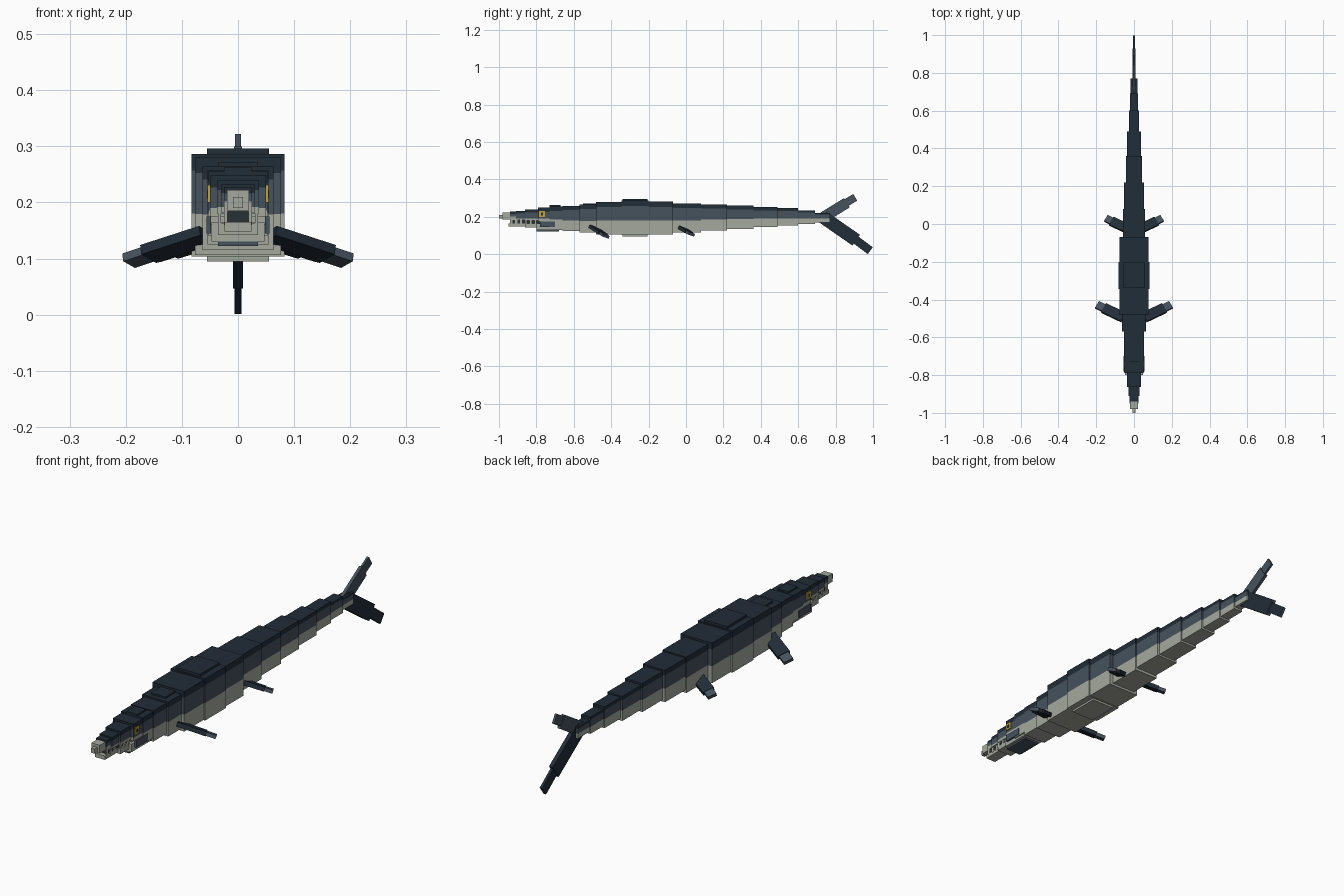
import bpy
import bmesh
from mathutils import Vector, Matrix

cube = bpy.data.objects.get("Cube")
if cube:
    bpy.data.objects.remove(cube, do_unlink=True)


def material(name, rgb):
    linear = [((c / 255 + 0.055) / 1.055) ** 2.4 for c in rgb] + [1.0]
    mat = bpy.data.materials.new(name)
    mat.use_nodes = True
    mat.diffuse_color = linear
    mat.node_tree.nodes["Principled BSDF"].inputs["Base Color"].default_value = linear
    return mat


back_navy = material("back navy", (33, 45, 56))
side_grey = material("side grey", (70, 82, 93))
belly_pale = material("belly pale", (165, 169, 158))
eye_yellow = material("eye yellow", (196, 164, 62))
mouth_dark = material("mouth dark", (42, 48, 54))


def finish(name, bm, mats):
    mesh = bpy.data.meshes.new(name)
    bmesh.ops.recalc_face_normals(bm, faces=bm.faces[:])
    bm.to_mesh(mesh)
    bm.free()
    for mat in mats:
        mesh.materials.append(mat)
    obj = bpy.data.objects.new(name, mesh)
    bpy.context.collection.objects.link(obj)


def cube_mesh(centre, size, turn=Matrix.Identity(3)):
    bm = bmesh.new()
    matrix = Matrix.Translation(centre) @ (turn @ Matrix.Diagonal(size)).to_4x4()
    bmesh.ops.create_cube(bm, size=1, matrix=matrix)
    return bm


def block(name, x, y, z, mat):
    """Plain box from (low, high) ranges on each axis."""
    size = Vector((x[1] - x[0], y[1] - y[0], z[1] - z[0]))
    centre = Vector((sum(x), sum(y), sum(z))) / 2
    finish(name, cube_mesh(centre, size), [mat])


def pair(name, x, y, z, mat):
    """The same box on both flanks."""
    block("left_" + name, x, y, z, mat)
    block("right_" + name, (-x[1], -x[0]), y, z, mat)


def banded(name, half, y, z, low=0.42, high=0.84):
    """Box cut at two heights: pale belly, grey side, navy back."""
    size = Vector((2 * half, y[1] - y[0], z[1] - z[0]))
    bm = cube_mesh(Vector((0, sum(y) / 2, sum(z) / 2)), size)
    cuts = [z[0] + size.z * f for f in (low, high)]
    for cut in cuts:
        geom = bm.verts[:] + bm.edges[:] + bm.faces[:]
        bmesh.ops.bisect_plane(bm, geom=geom, plane_co=(0, 0, cut), plane_no=(0, 0, 1))
    for face in bm.faces:
        height = face.calc_center_median().z
        face.material_index = sum(height > cut for cut in cuts)
    finish(name, bm, [belly_pale, side_grey, back_navy])


def slab(name, start, end, chord, width, thick, mats):
    """Flat box running from start to end; the last material is the tip face."""
    start, end = Vector(start), Vector(end)
    along = (end - start).normalized()
    chord = Vector(chord)
    chord = (chord - along * chord.dot(along)).normalized()
    turn = Matrix((along, chord, along.cross(chord))).transposed()
    size = Vector(((end - start).length, width, thick))
    bm = cube_mesh((start + end) / 2, size, turn)
    bm.normal_update()
    for face in bm.faces:
        if face.normal.dot(along) > 0.9:
            face.material_index = len(mats) - 1
    finish(name, bm, mats)


# Trunk and tail, front to back: rear edge, half width, bottom, top
front = -0.66
trunk = [
    (-0.57, 0.054, 0.125, 0.258),
    (-0.48, 0.063, 0.115, 0.265),
    (-0.345, 0.077, 0.106, 0.28),
    (-0.2, 0.083, 0.104, 0.286),
    (-0.07, 0.076, 0.106, 0.281),
    (0.08, 0.058, 0.116, 0.272),
    (0.22, 0.053, 0.128, 0.267),
    (0.36, 0.042, 0.136, 0.26),
    (0.49, 0.036, 0.145, 0.252),
    (0.6, 0.027, 0.153, 0.246),
    (0.69, 0.022, 0.161, 0.234),
    (0.77, 0.018, 0.17, 0.22),
]
for number, (rear, half, bottom, top) in enumerate(trunk):
    banded(f"body_segment_{number + 1}", half, (front, rear), (bottom, top))
    front = rear

# Raised plates along back and belly
block("back_plate", (-0.055, 0.055), (-0.34, -0.205), (0.28, 0.296), back_navy)
block("belly_plate", (-0.055, 0.055), (-0.34, -0.205), (0.095, 0.11), belly_pale)
block("shoulder_plate", (-0.035, 0.035), (-0.55, -0.48), (0.26, 0.272), back_navy)

# Skull steps down toward the snout
banded("rear_skull", 0.053, (-0.73, -0.66), (0.14, 0.255), 0.4, 0.8)
banded("brow_skull", 0.05, (-0.79, -0.73), (0.175, 0.249), 0.2, 0.7)
banded("middle_skull", 0.037, (-0.86, -0.79), (0.18, 0.24), 0.2, 0.7)
banded("upper_jaw", 0.03, (-0.91, -0.86), (0.182, 0.232), 0.2, 0.7)
banded("front_jaw", 0.025, (-0.94, -0.91), (0.184, 0.227), 0.4, 0.75)
block("snout", (-0.02, 0.02), (-0.98, -0.94), (0.186, 0.222), belly_pale)
block("nose_tip", (-0.009, 0.009), (-1.0, -0.98), (0.19, 0.21), belly_pale)
block("crown_plate", (-0.025, 0.025), (-0.73, -0.67), (0.25, 0.262), back_navy)

# Lower jaw and mouth
block("mouth_lining", (-0.02, 0.02), (-0.93, -0.7), (0.155, 0.19), mouth_dark)
block("lower_jaw_front", (-0.024, 0.024), (-0.95, -0.86), (0.148, 0.165), belly_pale)
block("lower_jaw_middle", (-0.036, 0.036), (-0.86, -0.78), (0.142, 0.163), belly_pale)
block("lower_jaw_rear", (-0.047, 0.047), (-0.8, -0.66), (0.13, 0.165), belly_pale)
block("throat_plate", (-0.036, 0.036), (-0.8, -0.68), (0.122, 0.131), side_grey)
pair("cheek", (0.035, 0.05), (-0.77, -0.66), (0.16, 0.18), belly_pale)
pair("jaw_hinge_patch", (0.048, 0.056), (-0.78, -0.7), (0.145, 0.175), side_grey)

# Teeth along both sides of the jaws
for number in range(7):
    y = -0.94 + number * 0.026
    x = 0.019 if y < -0.87 else 0.03
    pair(f"tooth_{number + 1}", (x, x + 0.006), (y, y + 0.012), (0.16, 0.188), belly_pale)

# Eyes
pair("eye", (0.046, 0.054), (-0.785, -0.755), (0.2, 0.231), eye_yellow)
pair("pupil", (0.053, 0.0555), (-0.775, -0.765), (0.208, 0.222), mouth_dark)

# Paired flippers, each a broad paddle with a narrower tip
for side, s in (("left", 1), ("right", -1)):
    chord = (-s * 0.45, 0.85, -0.3)
    slab(f"{side}_front_flipper", (s * 0.055, -0.495, 0.142), (s * 0.16, -0.445, 0.108),
         chord, 0.055, 0.018, [back_navy])
    slab(f"{side}_front_flipper_tip", (s * 0.15, -0.45, 0.111), (s * 0.195, -0.428, 0.096),
         chord, 0.042, 0.015, [side_grey])
    slab(f"{side}_rear_flipper", (s * 0.045, -0.02, 0.138), (s * 0.12, 0.015, 0.115),
         chord, 0.05, 0.018, [back_navy])
    slab(f"{side}_rear_flipper_tip", (s * 0.11, 0.01, 0.118), (s * 0.148, 0.03, 0.106),
         chord, 0.038, 0.015, [side_grey])

# Forked vertical tail fluke
rise, drop = (0, -0.5, 0.85), (0, 0.6, 0.8)
slab("upper_fluke", (0, 0.73, 0.195), (0, 0.86, 0.275), rise, 0.058, 0.014, [side_grey])
slab("upper_fluke_tip", (0, 0.84, 0.265), (0, 0.905, 0.304), rise, 0.042, 0.01, [side_grey])
slab("lower_fluke", (0, 0.73, 0.2), (0, 0.91, 0.075), drop, 0.07, 0.018, [back_navy, side_grey])
slab("lower_fluke_tip", (0, 0.89, 0.09), (0, 0.985, 0.019), drop, 0.045, 0.012, [back_navy, side_grey])
